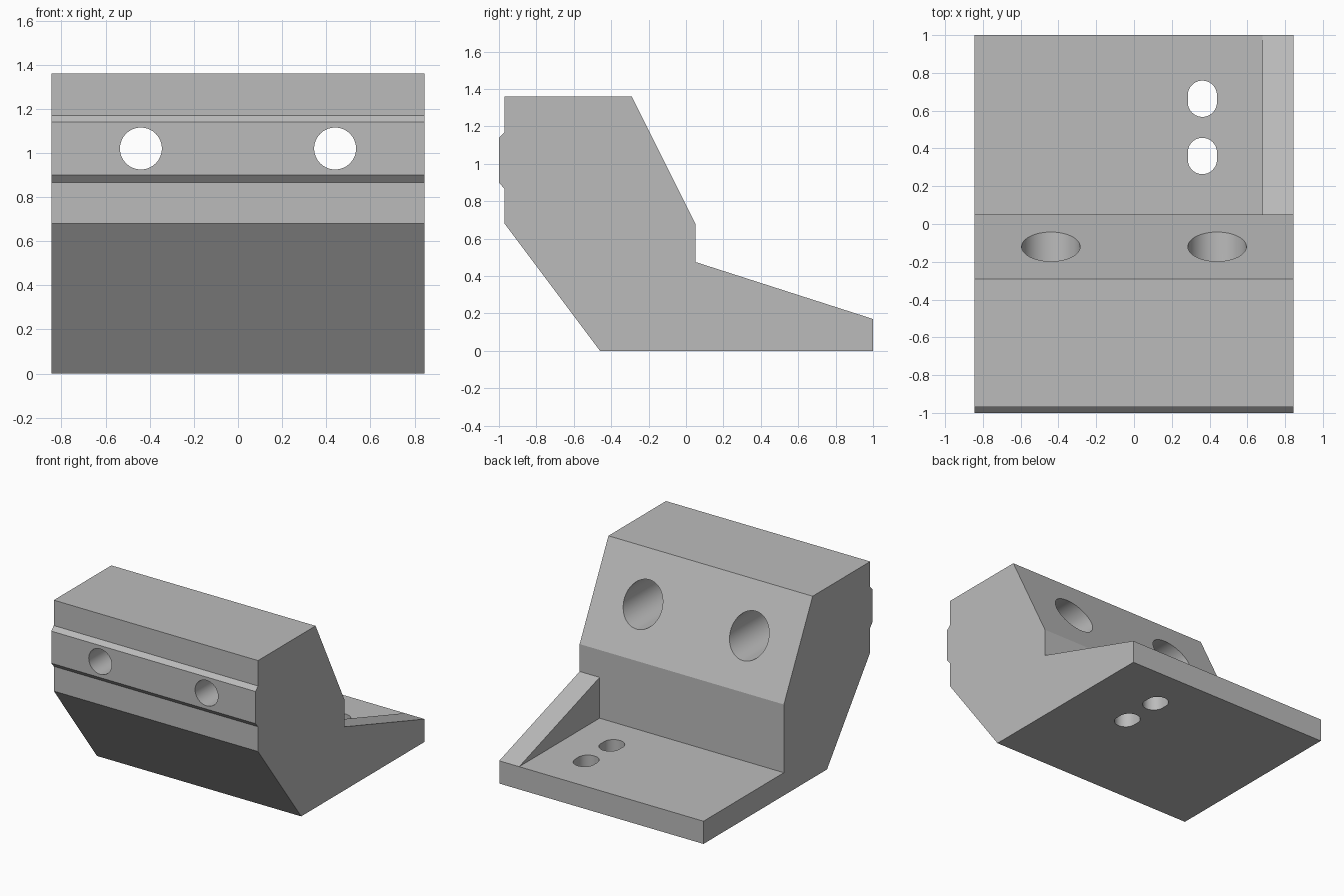
import bpy
import bmesh
import math
from mathutils import Matrix, Vector

cube = bpy.data.objects.get("Cube")
if cube:
    bpy.data.objects.remove(cube, do_unlink=True)

HALF = 0.845      # half width of the bracket
RIB_X = 0.68      # inner face of the rib
FLOOR = 0.17      # base plate thickness
WALL_Y = 0.05     # rear face of the upright

grey = bpy.data.materials.new("plain grey")
grey.use_nodes = True
colour = (0.5, 0.5, 0.5, 1)
grey.diffuse_color = colour
grey.node_tree.nodes["Principled BSDF"].inputs["Base Color"].default_value = colour


def extrude(name, points, offset):
    """Closed prism from a planar outline."""
    bm = bmesh.new()
    face = bm.faces.new([bm.verts.new(p) for p in points])
    ext = bmesh.ops.extrude_face_region(bm, geom=[face])
    verts = [g for g in ext["geom"] if isinstance(g, bmesh.types.BMVert)]
    bmesh.ops.translate(bm, verts=verts, vec=Vector(offset))
    bmesh.ops.recalc_face_normals(bm, faces=bm.faces)
    mesh = bpy.data.meshes.new(name)
    bm.to_mesh(mesh)
    bm.free()
    mesh.materials.append(grey)
    obj = bpy.data.objects.new(name, mesh)
    bpy.context.collection.objects.link(obj)
    return obj


def side_prism(name, profile, x0, x1):
    return extrude(name, [(x0, y, z) for y, z in profile], (x1 - x0, 0, 0))


def bore(name, x, z, radius, y0, y1, sides=64):
    ring = [2 * math.pi * i / sides for i in range(sides)]
    return extrude(name, [(x + radius * math.cos(a), y0, z + radius * math.sin(a))
                          for a in ring], (0, y1 - y0, 0))


def slot(name, x, y, radius, stretch, sides=64):
    points = []
    for i in range(sides):
        a = 2 * math.pi * (i + 0.5) / sides
        shift = math.copysign(stretch, math.sin(a))
        points.append((x + radius * math.cos(a), y + shift + radius * math.sin(a), -0.1))
    return extrude(name, points, (0, 0, 0.5))


# Upright and base plate in one side profile, with the raised front key
body = side_prism("bracket_body", [
    (-0.97, 1.36), (-0.29, 1.36), (WALL_Y, 0.68), (WALL_Y, FLOOR),
    (1, FLOOR), (1, 0), (-0.46, 0), (-0.97, 0.68),
    (-0.97, 0.865), (-1, 0.9), (-1, 1.14), (-0.97, 1.17)], -HALF, HALF)

# Sloping rib along the left edge
rib = side_prism("side_rib", [(WALL_Y, FLOOR), (1, FLOOR), (WALL_Y, 0.475)], RIB_X, HALF)

# Counterbored screw holes through the upright
tools = [(rib, "UNION")]
for side, x in (("right", -0.44), ("left", 0.44)):
    tools.append((bore(side + "_screw_hole", x, 1.02, 0.095, -1.2, 0.3), "DIFFERENCE"))
    tools.append((bore(side + "_counterbore", x, 1.02, 0.155, -0.62, 0.3), "DIFFERENCE"))

# Slots through the base plate
for place, y in (("front", 0.36), ("rear", 0.663)):
    tools.append((slot(place + "_slot", 0.362, y, 0.077, 0.019), "DIFFERENCE"))

# Join and cut, then drop the helpers
for tool, operation in tools:
    tool.hide_render = True
    mod = body.modifiers.new(tool.name, "BOOLEAN")
    mod.operation = operation
    mod.solver = "EXACT"
    mod.object = tool
bpy.ops.object.select_all(action="DESELECT")
bpy.context.view_layer.objects.active = body
body.select_set(True)
for mod in list(body.modifiers):
    bpy.ops.object.modifier_apply(modifier=mod.name)
for tool, _ in tools:
    bpy.data.objects.remove(tool, do_unlink=True)

bpy.ops.object.shade_smooth_by_angle(angle=math.radians(15))
